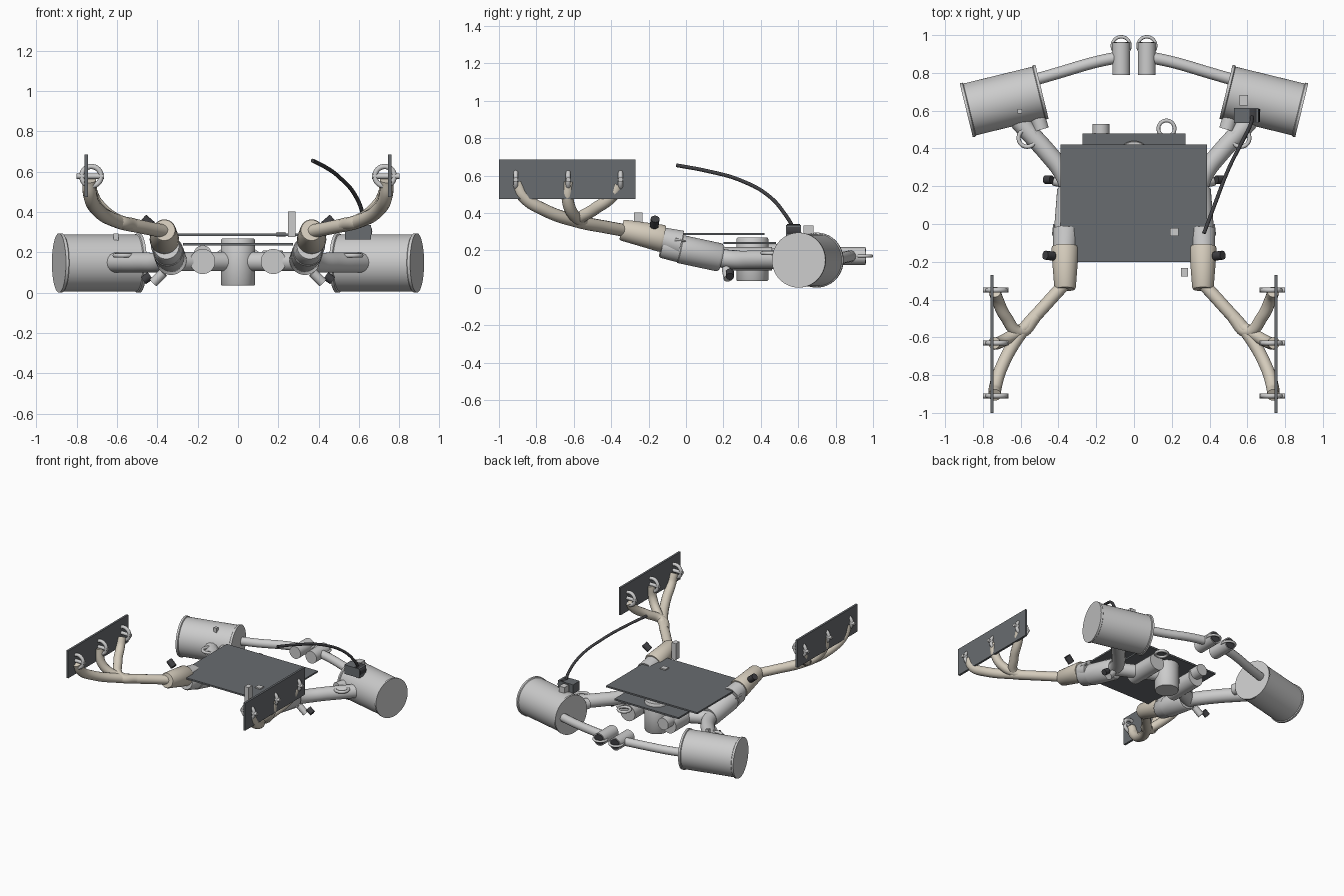
import bpy, bmesh, math
from mathutils import Vector, Matrix

if "Cube" in bpy.data.objects:
    bpy.data.objects.remove(bpy.data.objects["Cube"])


def material(name, c):
    m = bpy.data.materials.new(name)
    m.diffuse_color = (*c, 1)
    m.use_nodes = True
    m.node_tree.nodes["Principled BSDF"].inputs["Base Color"].default_value = m.diffuse_color
    return m


BEIGE = material("beige_metal", (0.66, 0.60, 0.50))
DARK = material("dark_metal", (0.14, 0.15, 0.16))
BLACK = material("black_plastic", (0.05, 0.05, 0.055))


def finish(name, bm, mat=None, smooth=True):
    me = bpy.data.meshes.new(name)
    bm.to_mesh(me)
    bm.free()
    o = bpy.data.objects.new(name, me)
    bpy.context.collection.objects.link(o)
    if mat:
        me.materials.append(mat)
    if smooth:
        bpy.ops.object.select_all(action='DESELECT')
        o.select_set(True)
        bpy.context.view_layer.objects.active = o
        bpy.ops.object.shade_smooth_by_angle(angle=math.radians(40))
    return o


def lathe(name, p, q, profile, mat=None, n=40):
    # profile: (fraction along p-q, radius) rings joined and capped
    p, q = Vector(p), Vector(q)
    rot = (q - p).to_track_quat('Z', 'Y')
    bm = bmesh.new()
    rings = []
    for t, r in profile:
        c = p.lerp(q, t)
        rings.append([bm.verts.new(c + rot @ Vector((r * math.cos(a), r * math.sin(a), 0)))
                      for a in (2 * math.pi * i / n for i in range(n))])
    for a, b in zip(rings, rings[1:]):
        for i in range(n):
            j = (i + 1) % n
            bm.faces.new((a[i], a[j], b[j], b[i]))
    bm.faces.new(rings[0][::-1])
    bm.faces.new(rings[-1])
    return finish(name, bm, mat)


def cyl(name, p, q, r, r2=None, mat=None, n=32):
    return lathe(name, p, q, [(0, r), (1, r if r2 is None else r2)], mat, n)


def box(name, c, size, mat=None, turn=0):
    bm = bmesh.new()
    bmesh.ops.create_cube(bm, size=1, matrix=Matrix.Translation(c) @ Matrix.Rotation(turn, 4, 'Z')
                          @ Matrix.Diagonal((*size, 1)))
    return finish(name, bm, mat, False)


def tube(name, pts, r, mat=None):
    cu = bpy.data.curves.new(name, 'CURVE')
    cu.dimensions = '3D'
    cu.bevel_depth, cu.bevel_resolution = r, 5
    cu.use_fill_caps = True
    cu.resolution_u = 10
    sp = cu.splines.new('BEZIER')
    sp.bezier_points.add(len(pts) - 1)
    for b, p in zip(sp.bezier_points, pts):
        b.co = p
        b.handle_left_type = b.handle_right_type = 'AUTO'
    o = bpy.data.objects.new(name, cu)
    bpy.context.collection.objects.link(o)
    if mat:
        cu.materials.append(mat)
    bpy.ops.object.select_all(action='DESELECT')
    o.select_set(True)
    bpy.context.view_layer.objects.active = o
    bpy.ops.object.convert(target='MESH')
    bpy.ops.object.shade_smooth_by_angle(angle=math.radians(40))


def ring(name, c, R, r, axis='Z', mat=None):
    rot = (math.pi / 2, 0, 0) if axis == 'Y' else (0, 0, 0)
    bpy.ops.mesh.primitive_torus_add(location=c, rotation=rot, major_radius=R, minor_radius=r,
                                     major_segments=40, minor_segments=12)
    o = bpy.context.object
    o.name = name
    bpy.ops.object.shade_smooth()
    if mat:
        o.data.materials.append(mat)


for s, side in ((-1, "left"), (1, "right")):
    def P(x, y, z):
        return (s * x, y, z)

    # manifold flange with port rings and studs
    box(side + "_manifold_flange", P(.753, -.635, .58), (.016, .73, .21), DARK)
    for i, y in enumerate((-.91, -.63, -.35)):
        ring(f"{side}_port_ring_{i}", P(.727, y, .578), .048, .013, 'Y')
        cyl(f"{side}_port_stud_{i}", P(.665, y, .578), P(.80, y, .578), .013, n=16)

    # header runners merging into one pipe
    tube(side + "_front_runner", [P(.737, -.905, .56), P(.735, -.87, .49), P(.70, -.755, .415),
                                  P(.60, -.58, .355), P(.47, -.43, .325), P(.37, -.32, .305)], .034, BEIGE)
    tube(side + "_middle_runner", [P(.74, -.63, .57), P(.725, -.632, .47), P(.67, -.605, .395),
                                   P(.58, -.55, .35)], .032, BEIGE)
    tube(side + "_rear_runner", [P(.737, -.36, .55), P(.725, -.395, .49), P(.68, -.49, .42),
                                 P(.60, -.57, .36), P(.52, -.49, .338)], .032, BEIGE)

    # collector cone, reducer and catalyst can
    lathe(side + "_collector_cone", P(.365, -.345, .31), P(.365, -.12, .262),
          [(0, .052), (.04, .057), (.95, .073), (1, .069)], BEIGE)
    cyl(side + "_reducer", P(.365, -.13, .262), P(.36, -.03, .235), .062, .072)
    lathe(side + "_catalyst_can", P(.355, -.13, .228), P(.33, .19, .16),
          [(0, .062), (.03, .068), (.3, .072), (.31, .076), (.96, .076), (1, .066)])
    for k in (-1, 1):
        cyl(f"{side}_collector_tab_{k}", P(.385 + .035 * k, -.06, .255), P(.385 + .04 * k, -.0, .25), .015, .003, n=8)

    # link pipe to the muffler and the crossover stub
    tube(side + "_link_pipe", [P(.33, .16, .162), P(.375, .27, .15), P(.46, .38, .15), P(.56, .49, .15),
                               P(.64, .58, .15)], .05)
    cyl(side + "_crossover_stub", P(.175, .20, .155), P(.175, .46, .155), .062)
    cyl(side + "_crossover_pipe", P(.35, .19, .155), P(.02, .35, .155), .048)
    cyl(side + "_inlet_collar", P(.49, .50, .16), P(.52, .60, .16), .04)
    ring(side + "_hanger_ring", P(.565, .455, .185), .046, .011)

    # muffler can with end rims
    lathe(side + "_muffler", P(.888, .602, .148), P(.487, .70, .148),
          [(0, .138), (.0, .147), (.035, .147), (.045, .141), (.955, .141), (.965, .147), (1, .147), (1, .138)], n=56)

    # tailpipe, tip and tip ring
    tube(side + "_tailpipe", [P(.52, .765, .15), P(.40, .80, .152), P(.20, .858, .165), P(.07, .885, .17)], .031)
    cyl(side + "_tail_tip", P(.068, .79, .17), P(.068, .96, .17), .047)
    cyl(side + "_tip_mouth", P(.068, .955, .17), P(.068, .963, .17), .04, mat=BLACK)
    ring(side + "_tip_ring", P(.068, .944, .17), .047, .009)

    # oxygen sensors
    cyl(side + "_upper_sensor", P(.428, -.17, .332), P(.47, -.165, .368), .024, mat=BLACK, n=12)
    cyl(side + "_lower_sensor", P(.435, .235, .085), P(.47, .235, .06), .022, mat=BLACK, n=12)
    cyl(side + "_sensor_boss", P(.37, .215, .10), P(.42, .225, .05), .024, n=16)

# heat shield plates
box("upper_heat_shield", (-.002, .11, .287), (.775, .62, .012), DARK)
box("lower_heat_shield", (0, .34, .24), (.545, .28, .012), DARK)

# centre resonator
lathe("centre_resonator", (0, .355, .035), (0, .355, .268), [(0, .08), (.03, .085), (.97, .085), (1, .08)])

# shield mounts
cyl("mount_bushing", (-.175, .44, .19), (-.175, .53, .19), .045)
ring("mount_ring", (.172, .505, .20), .043, .010)

# small brackets
box("tall_bracket", (.267, -.255, .34), (.036, .045, .125))
box("shield_bracket", (.213, -.043, .289), (.045, .042, .026))
box("left_muffler_bracket", (-.605, .597, .272), (.024, .024, .045))
box("right_muffler_bracket", (.58, .655, .305), (.045, .055, .055))

# valve actuator and cable
box("valve_actuator", (.595, .575, .30), (.13, .08, .07), DARK)
cyl("actuator_head", (.63, .54, .305), (.63, .61, .305), .036, mat=BLACK, n=16)
tube("actuator_cable", [(.625, .575, .32), (.62, .535, .385), (.58, .45, .485), (.50, .29, .575),
                        (.43, .11, .625), (.37, -.05, .655)], .010, BLACK)
